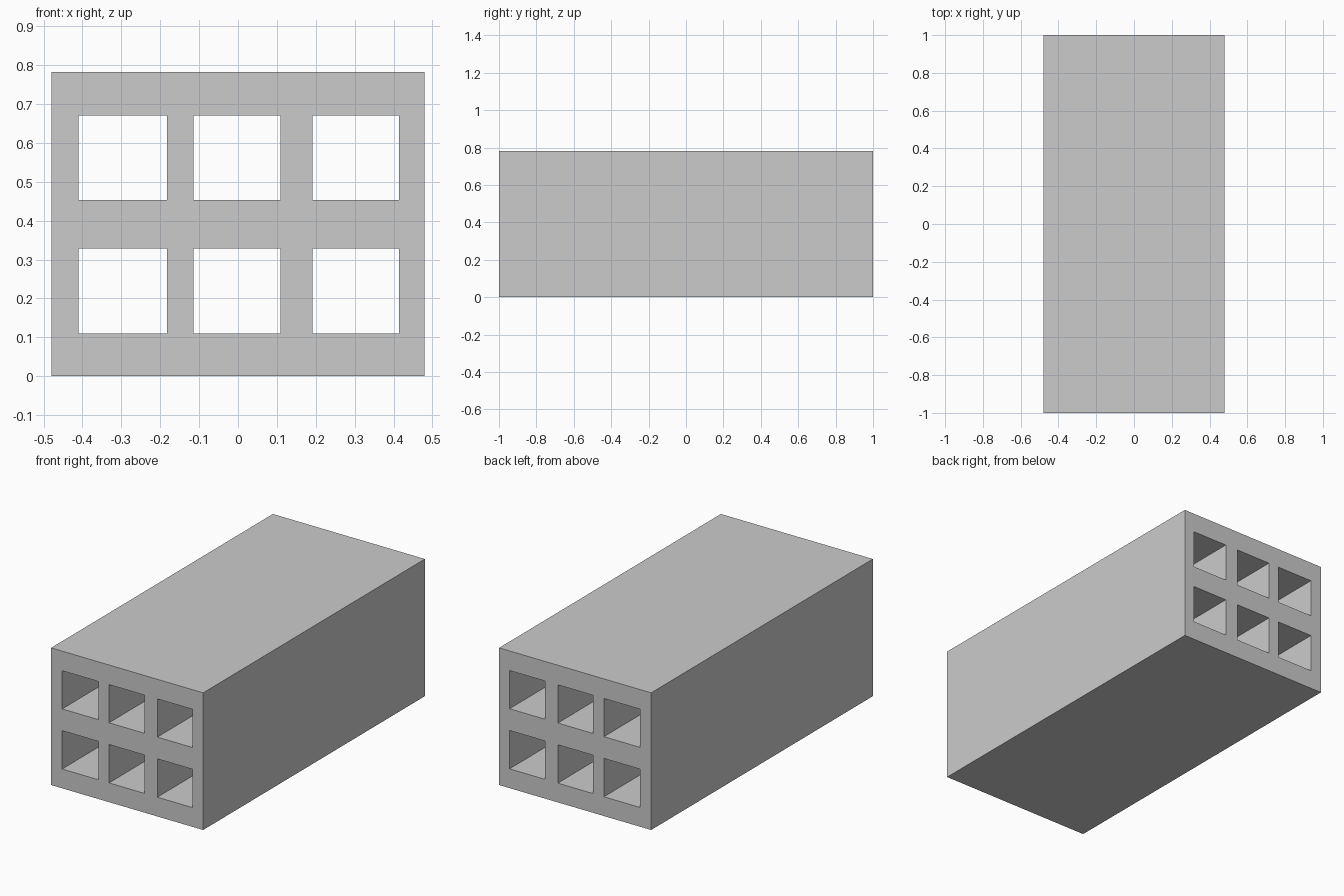
import bpy
import bmesh

if "Cube" in bpy.data.objects:
    bpy.data.objects.remove(bpy.data.objects["Cube"])

# Cross-section grid lines; odd-numbered cells in both directions are openings
XS = [-0.48, -0.41, -0.182, -0.114, 0.109, 0.191, 0.414, 0.48]
ZS = [0.0, 0.11, 0.329, 0.453, 0.671, 0.783]
LENGTH = 2.0

# Front profile with six rectangular openings
bm = bmesh.new()
grid = [[bm.verts.new((x, 0, z)) for z in ZS] for x in XS]
for i in range(len(XS) - 1):
    for j in range(len(ZS) - 1):
        if i % 2 and j % 2:
            continue
        bm.faces.new((grid[i][j], grid[i + 1][j], grid[i + 1][j + 1], grid[i][j + 1]))

mesh = bpy.data.meshes.new("hollow_block")
bm.to_mesh(mesh)
bm.free()
block = bpy.data.objects.new("hollow_block", mesh)
bpy.context.collection.objects.link(block)

# Thicken the profile equally to front and back so the channels run right through
solid = block.modifiers.new("length", 'SOLIDIFY')
solid.thickness = LENGTH
solid.offset = 0
